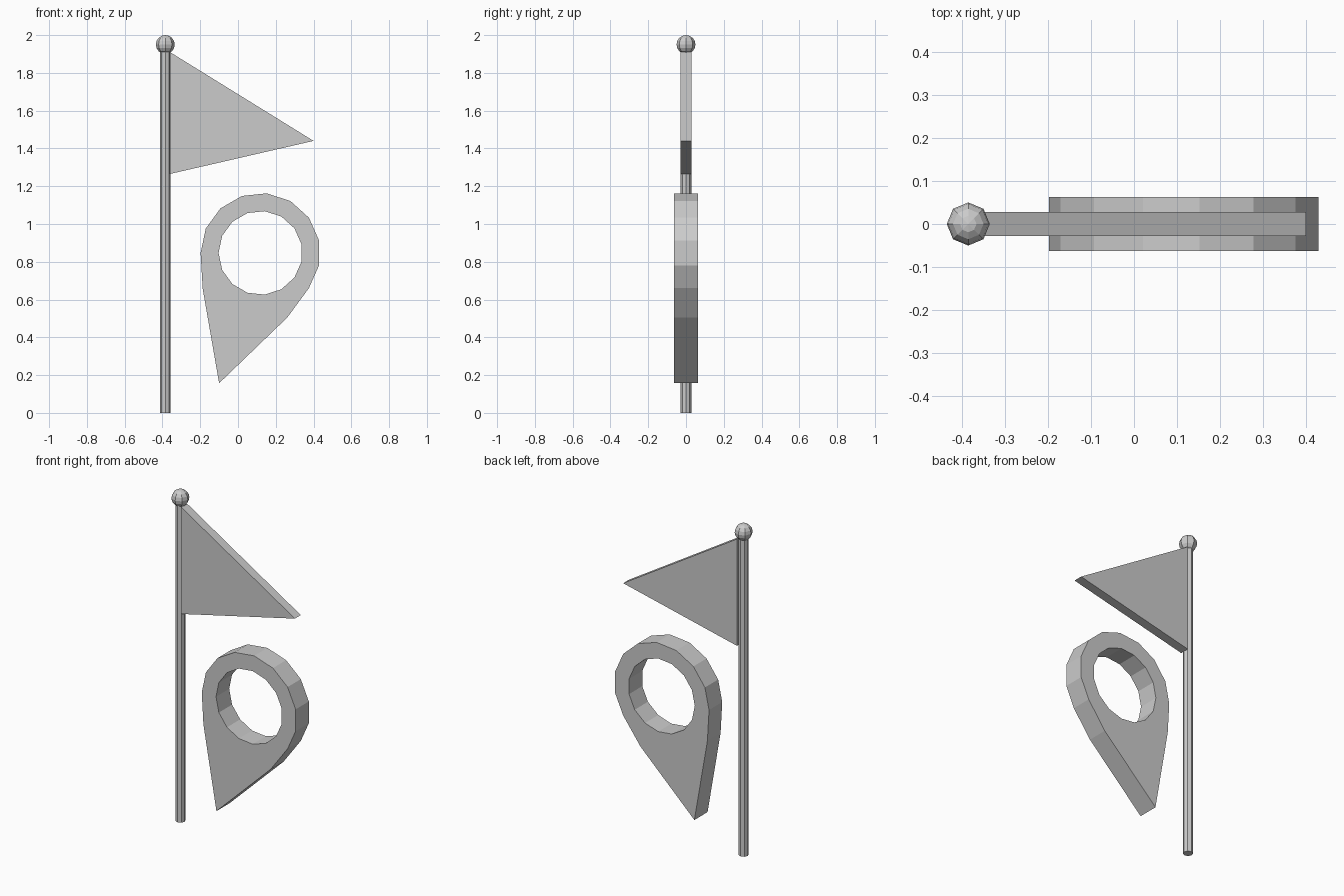
import bpy
from math import cos, sin, radians, pi

if "Cube" in bpy.data.objects:
    bpy.data.objects.remove(bpy.data.objects["Cube"])

POLE_X = -0.385


def ring_point(centre, radius, degrees):
    a = radians(degrees)
    return (centre[0] + radius * cos(a), centre[1] + radius * sin(a))


def plate(name, outlines, half_depth):
    """Flat plate in the xz plane; outlines after the first are holes."""
    curve = bpy.data.curves.new(name, 'CURVE')
    curve.dimensions = '2D'
    curve.fill_mode = 'BOTH'
    curve.extrude = half_depth
    for outline in outlines:
        spline = curve.splines.new('POLY')
        spline.points.add(len(outline) - 1)
        for point, (x, z) in zip(spline.points, outline):
            point.co = (x, z, 0, 1)
        spline.use_cyclic_u = True
    obj = bpy.data.objects.new(name, curve)
    bpy.context.collection.objects.link(obj)
    obj.rotation_euler.x = pi / 2
    bpy.ops.object.select_all(action='DESELECT')
    obj.select_set(True)
    bpy.context.view_layer.objects.active = obj
    bpy.ops.object.convert(target='MESH')
    bpy.ops.object.shade_flat()
    return bpy.context.object


# Pole
bpy.ops.mesh.primitive_cylinder_add(vertices=8, radius=0.028, depth=1.92,
                                    location=(POLE_X, 0, 0.96))
bpy.context.object.name = "pole"

# Ball on top of the pole
bpy.ops.mesh.primitive_uv_sphere_add(segments=8, ring_count=8, radius=0.05,
                                     location=(POLE_X, 0, 1.95))
bpy.context.object.name = "finial_ball"

# Triangular pennant
plate("pennant", [[(-0.36, 1.91), (-0.36, 1.265), (0.40, 1.44)]], 0.028)

# Map pin: 15-sided rounded head drawn out to a tip, with a round hole
centre = (0.119, 0.847)
head = [ring_point(centre, 0.317, d) for d in range(-36, 181, 24)]
point = [(-0.187, 0.658), (-0.10, 0.157), (0.261, 0.505)]
hole = [ring_point(centre, 0.222, 180 + 24 * i) for i in range(15)]
plate("map_pin", [head + point, hole], 0.063)
